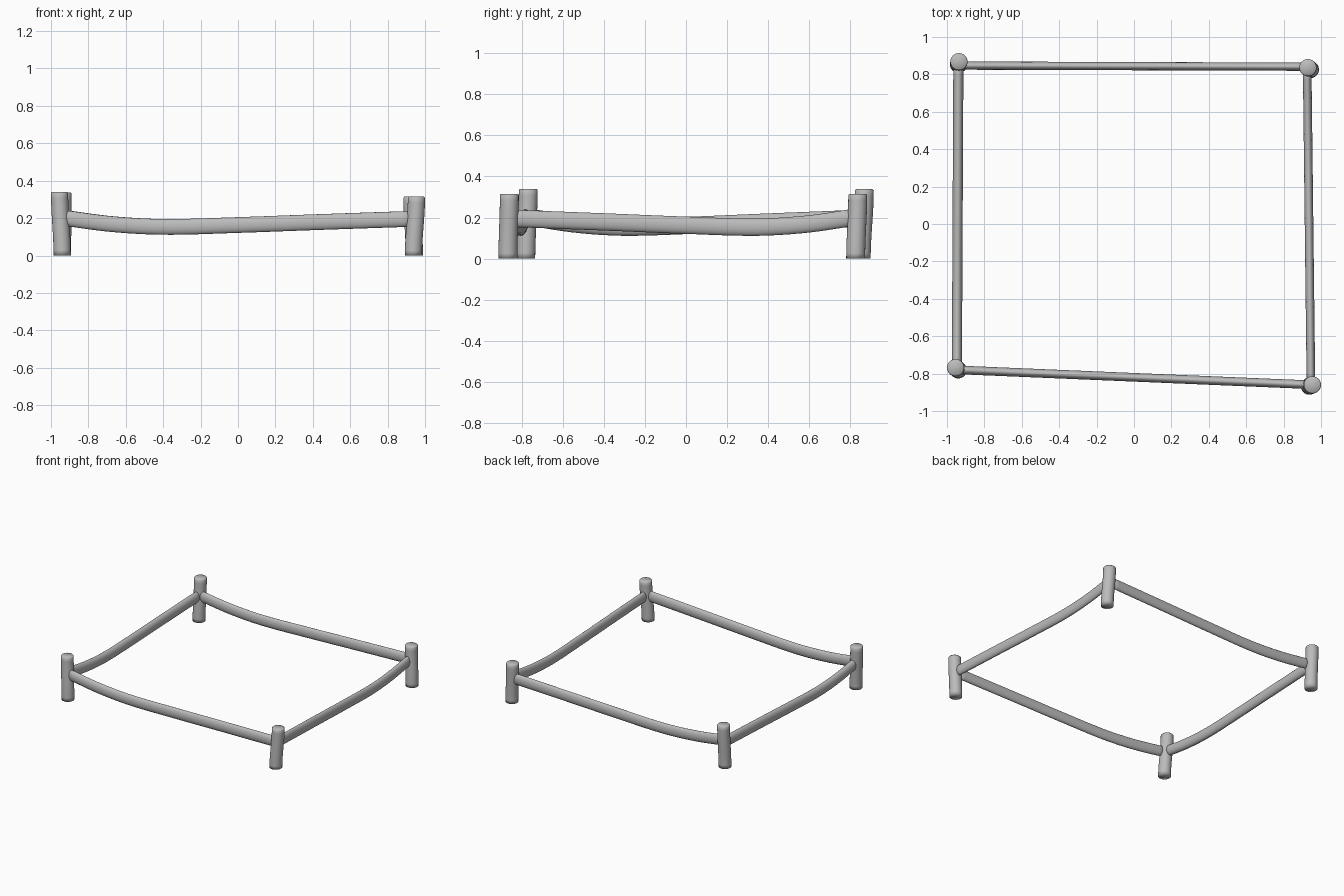
import bpy, bmesh, math
from mathutils import Vector

cube = bpy.data.objects.get("Cube")
if cube:
    bpy.data.objects.remove(cube)

grey = bpy.data.materials.new("plain grey")
grey.use_nodes = True
grey.diffuse_color = (0.5, 0.5, 0.5, 1)
grey.node_tree.nodes["Principled BSDF"].inputs["Base Color"].default_value = grey.diffuse_color

SIDES = 24


def loft(name, rings):
    """Skin a list of (centre, axis_a, axis_b) ellipses and close both ends."""
    bm = bmesh.new()
    loops = []
    for centre, a, b in rings:
        angles = [2 * math.pi * i / SIDES for i in range(SIDES)]
        loops.append([bm.verts.new(centre + a * math.cos(t) + b * math.sin(t)) for t in angles])
    for low, high in zip(loops, loops[1:]):
        for i in range(SIDES):
            j = (i + 1) % SIDES
            bm.faces.new((low[i], low[j], high[j], high[i]))
    for loop, ring in ((loops[0], rings[0]), (loops[-1], rings[-1])):
        tip = bm.verts.new(ring[0])
        for i in range(SIDES):
            bm.faces.new((loop[i], loop[(i + 1) % SIDES], tip))
    bmesh.ops.recalc_face_normals(bm, faces=bm.faces)
    for face in bm.faces:
        face.smooth = True
    mesh = bpy.data.meshes.new(name)
    bm.to_mesh(mesh)
    bm.free()
    mesh.materials.append(grey)
    obj = bpy.data.objects.new(name, mesh)
    bpy.context.collection.objects.link(obj)


def post(name, base, top, height, radius=0.046):
    """Upright log with a gentle bend and softened top rim."""
    rings = []
    for i in range(13):
        t = i / 12
        bend = t * t * (3 - 2 * t)
        centre = Vector(base).lerp(Vector(top), bend).to_3d()
        centre.z = t * (height - 0.006)
        rings.append((centre, Vector((radius, 0, 0)), Vector((0, radius, 0))))
    tip = rings[-1][0].copy()
    tip.z = height
    rings.append((tip, Vector((radius * 0.88, 0, 0)), Vector((0, radius * 0.88, 0))))
    loft(name, rings)


# Height of a sagging rail along its length
SAG = [(0, 0.202), (0.14, 0.168), (0.29, 0.153), (0.5, 0.163), (0.72, 0.178), (1, 0.196)]


def sag_height(t):
    """Smooth Hermite curve through the sag points."""
    def slope(i):
        a, b = SAG[max(i - 1, 0)], SAG[min(i + 1, len(SAG) - 1)]
        return (b[1] - a[1]) / (b[0] - a[0])
    k = max(i for i in range(len(SAG) - 1) if SAG[i][0] <= t)
    (t0, z0), (t1, z1) = SAG[k], SAG[k + 1]
    w = t1 - t0
    u = (t - t0) / w
    return (z0 * (1 + 2 * u) * (1 - u) ** 2 + slope(k) * w * u * (1 - u) ** 2
            + z1 * u * u * (3 - 2 * u) + slope(k + 1) * w * u * u * (u - 1))


def rail(name, start, end, half_width):
    """Flattened log between two posts, sagging nearer its start."""
    start, end = Vector(start).to_3d(), Vector(end).to_3d()
    along = (end - start).normalized()
    side = Vector((-along.y, along.x, 0)) * half_width
    rings = []
    for i in range(33):
        t = i / 32
        centre = start.lerp(end, t)
        centre.z = sag_height(t)
        rings.append((centre, side, Vector((0, 0, 0.042))))
    loft(name, rings)


# Corner posts
post("front_right_post", (-0.94, -0.78), (-0.954, -0.768), 0.34)
post("front_left_post", (0.938, -0.867), (0.954, -0.86), 0.315)
post("back_left_post", (0.943, 0.826), (0.93, 0.836), 0.315)
post("back_right_post", (-0.938, 0.853), (-0.936, 0.868), 0.338)

# Rails
rail("front_rail", (-0.94, -0.78), (0.935, -0.859), 0.023)
rail("back_rail", (-0.93, 0.847), (0.925, 0.841), 0.022)
rail("right_rail", (-0.947, -0.765), (-0.939, 0.85), 0.027)
rail("left_rail", (0.926, 0.825), (0.946, -0.85), 0.023)
